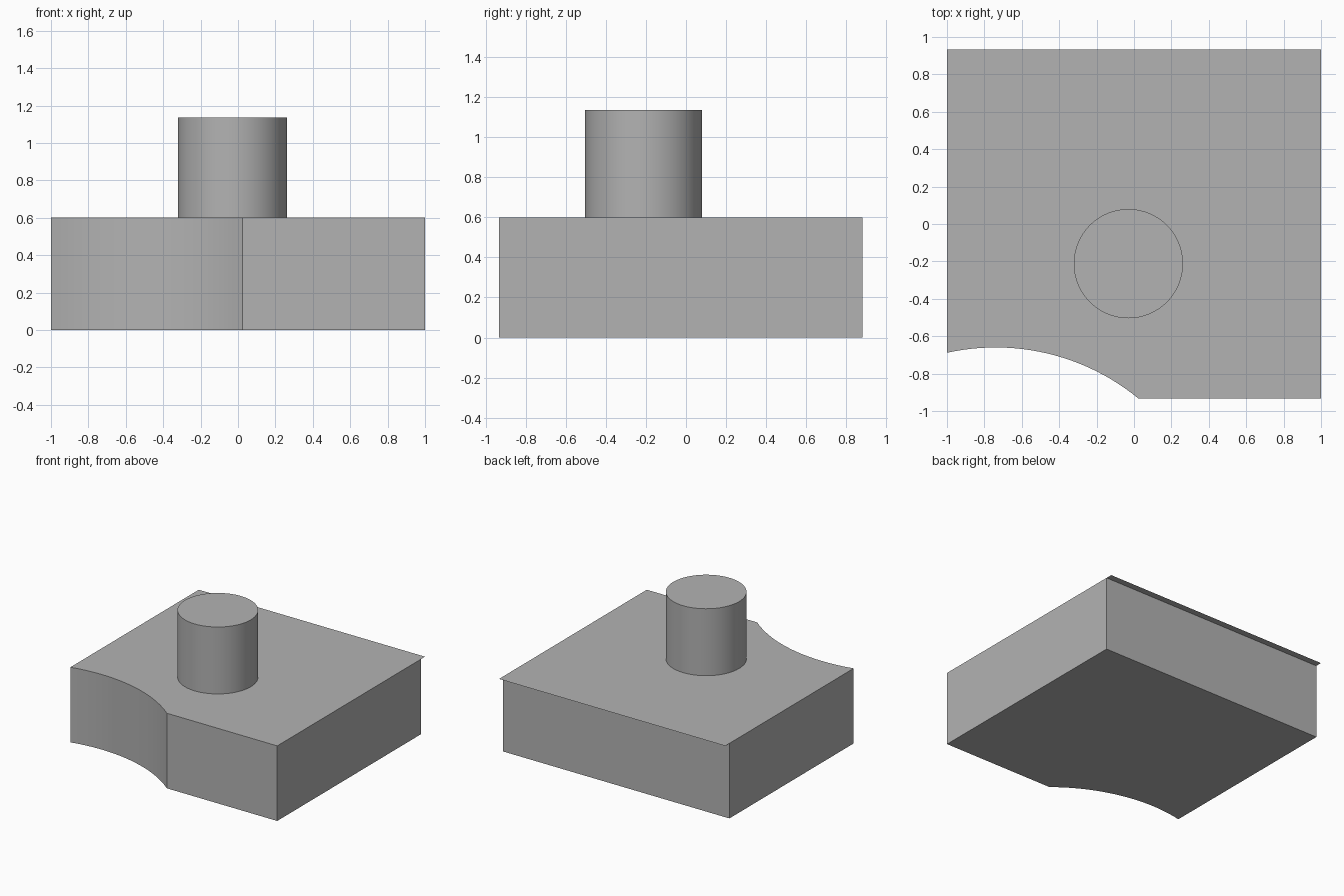
import bpy, bmesh, math

cube = bpy.data.objects.get("Cube")
if cube:
    bpy.data.objects.remove(cube, do_unlink=True)

SLAB_TOP = 0.6
FRONT, WALL_BACK, TOP_BACK = -0.933, 0.88, 0.933

grey = bpy.data.materials.new("plain grey")
grey.use_nodes = True
colour = (0.45, 0.45, 0.45, 1)
grey.diffuse_color = colour
grey.node_tree.nodes["Principled BSDF"].inputs["Base Color"].default_value = colour


def finish(obj):
    obj.data.materials.append(grey)
    bpy.ops.object.select_all(action="DESELECT")
    obj.select_set(True)
    bpy.context.view_layer.objects.active = obj
    bpy.ops.object.shade_smooth_by_angle(angle=math.radians(30))


def outline(back):
    """Plan of the slab, with a circular bite out of its front corner."""
    cx, radius, apex = -0.74, 1.205, -0.66
    cy = apex - radius
    start = math.asin((-1 - cx) / radius)
    end = math.acos((FRONT - cy) / radius)
    steps = 24
    angles = [start + (end - start) * i / steps for i in range(steps + 1)]
    arc = [(cx + radius * math.sin(a), cy + radius * math.cos(a)) for a in angles]
    return arc + [(1, FRONT), (1, back), (-1, back)]


# Slab walls and underside, capped by a thin sheet that overhangs the back
bm = bmesh.new()
base = bm.faces.new([bm.verts.new((x, y, 0)) for x, y in outline(WALL_BACK)])
ext = bmesh.ops.extrude_face_region(bm, geom=[base], use_keep_orig=True)["geom"]
top_verts = [g for g in ext if isinstance(g, bmesh.types.BMVert)]
bmesh.ops.translate(bm, verts=top_verts, vec=(0, 0, SLAB_TOP))
bmesh.ops.recalc_face_normals(bm, faces=bm.faces)
top_faces = [g for g in ext if isinstance(g, bmesh.types.BMFace)]
bmesh.ops.delete(bm, geom=top_faces, context="FACES_ONLY")
bm.faces.new([bm.verts.new((x, y, SLAB_TOP)) for x, y in outline(TOP_BACK)])
mesh = bpy.data.meshes.new("slab")
bm.to_mesh(mesh)
bm.free()
slab = bpy.data.objects.new("slab", mesh)
bpy.context.collection.objects.link(slab)
finish(slab)

# Round post standing on the slab
height = 0.535
bpy.ops.mesh.primitive_cylinder_add(
    vertices=64, radius=0.292, depth=height,
    location=(-0.03, -0.212, SLAB_TOP + height / 2))
post = bpy.context.object
post.name = "round_post"
finish(post)
